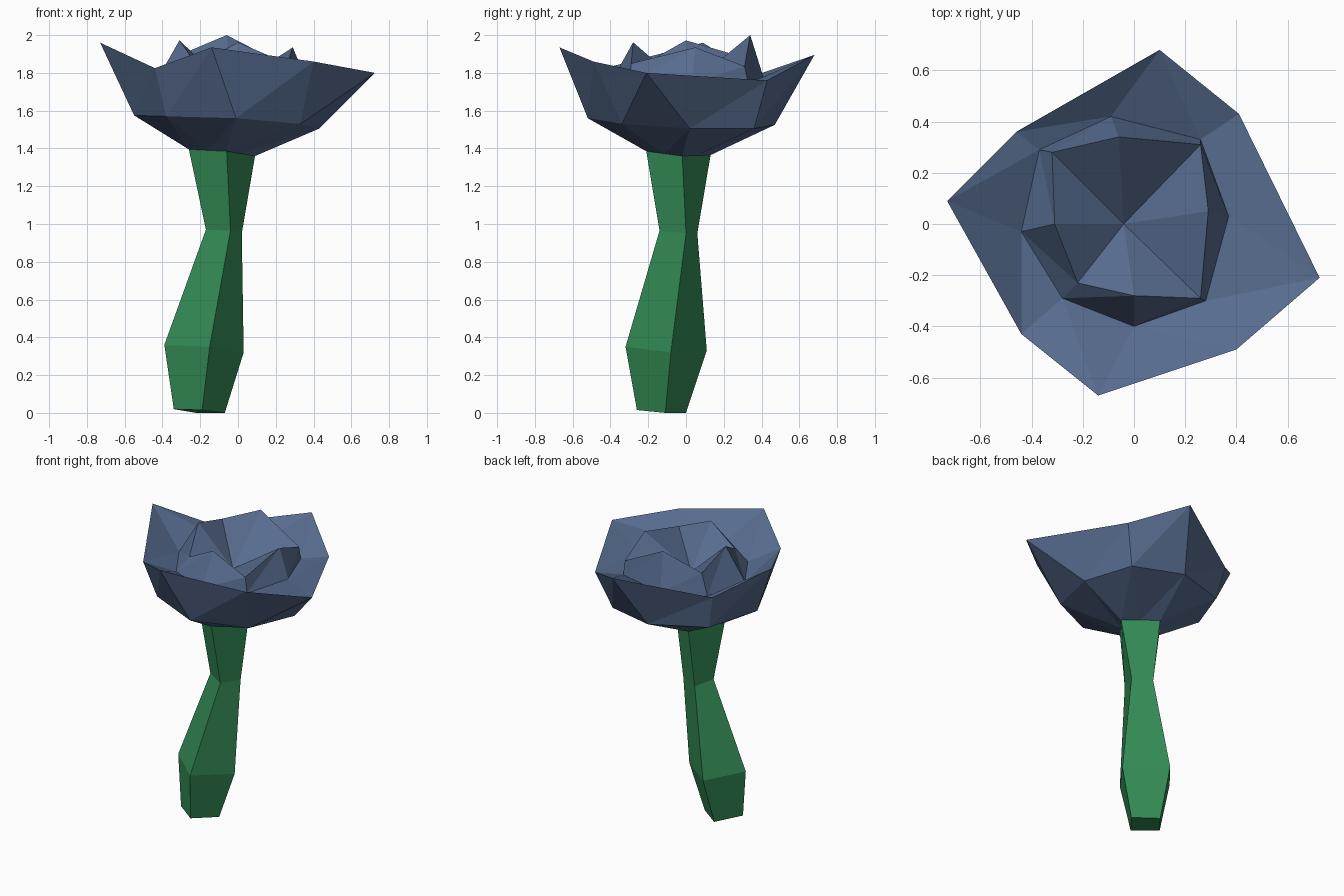
import bpy

if "Cube" in bpy.data.objects:
    bpy.data.objects.remove(bpy.data.objects["Cube"])


def material(name, color):
    m = bpy.data.materials.new(name)
    m.diffuse_color = (*color, 1)
    m.use_nodes = True
    m.node_tree.nodes["Principled BSDF"].inputs["Base Color"].default_value = m.diffuse_color
    return m


def loft(name, rings, flips, mat, tip=None, caps=False):
    """Join matching rings; flips picks the quad diagonal (None keeps quads)."""
    n = len(rings[0])
    verts = [p for ring in rings for p in ring]
    faces = []
    for r, flip in enumerate(flips):
        for i in range(n):
            j = (i + 1) % n
            a, b = r * n + i, r * n + j
            c, d = b + n, a + n
            if flip is None:
                faces.append((a, b, c, d))
            elif flip:
                faces += [(a, b, d), (b, c, d)]
            else:
                faces += [(a, b, c), (a, c, d)]
    last = (len(rings) - 1) * n
    if tip:
        verts.append(tip)
        faces += [(last + i, last + (i + 1) % n, len(verts) - 1) for i in range(n)]
    if caps:
        faces.append(tuple(reversed(range(n))))
        faces.append(tuple(range(last, last + n)))
    mesh = bpy.data.meshes.new(name)
    mesh.from_pydata(verts, [], faces)
    mesh.materials.append(mat)
    obj = bpy.data.objects.new(name, mesh)
    bpy.context.collection.objects.link(obj)
    return obj


green = material("leaf green", (0.034, 0.262, 0.093))
blue = material("slate blue", (0.095, 0.150, 0.275))

# Stem: four-sided, corners in order front, right, back, left
stem = [
    [(-.19, -.26, .015), (-.07, -.11, 0), (-.22, 0, 0), (-.34, -.15, .02)],
    [(-.15, -.32, .35), (.03, -.08, .32), (-.21, .11, .33), (-.39, -.11, .36)],
    [(-.04, -.14, .965), (.02, 0, .95), (-.11, .06, .95), (-.17, -.065, .97)],
    [(-.06, -.21, 1.385), (.09, -.02, 1.36), (-.11, .13, 1.365), (-.26, -.06, 1.395)],
]
loft("stem", stem, [None] * 3, green, caps=True)

# Outer petals: eight-sided bowl growing from the stem top, folding into a valley
top = stem[-1]
base = []
for i in range(4):
    p, q = top[i], top[(i + 1) % 4]
    base += [p, tuple((u + v) / 2 for u, v in zip(p, q))]
belly = [(-.01, -.52, 1.56), (.33, -.34, 1.53), (.43, .02, 1.505), (.32, .36, 1.505),
         (-.03, .47, 1.525), (-.41, .33, 1.55), (-.55, -.01, 1.575), (-.38, -.36, 1.57)]
rim = [(-.14, -.67, 1.935), (.40, -.49, 1.86), (.725, -.21, 1.80), (.41, .43, 1.76),
       (.10, .68, 1.895), (-.46, .36, 1.785), (-.73, .09, 1.96), (-.44, -.43, 1.825)]
valley = [(x, y, 1.745) for x, y in
          [(0, -.40), (.28, -.30), (.37, .03), (.26, .33),
           (-.09, .42), (-.37, .29), (-.44, -.03), (-.28, -.29)]]
loft("outer_petals", [base, belly, rim, valley], [False, False, True], blue)

# Inner petals: small cup rising from the valley, sunken centre
lip = [(0, -.28, 1.962), (.26, -.29, 1.85), (.29, .05, 1.935), (.26, .31, 1.835),
       (-.06, .34, 2.0), (-.32, .28, 1.89), (-.31, 0, 1.972), (-.22, -.23, 1.843)]
loft("inner_petals", [valley, lip], [False], blue, tip=(-.04, 0, 1.72))
